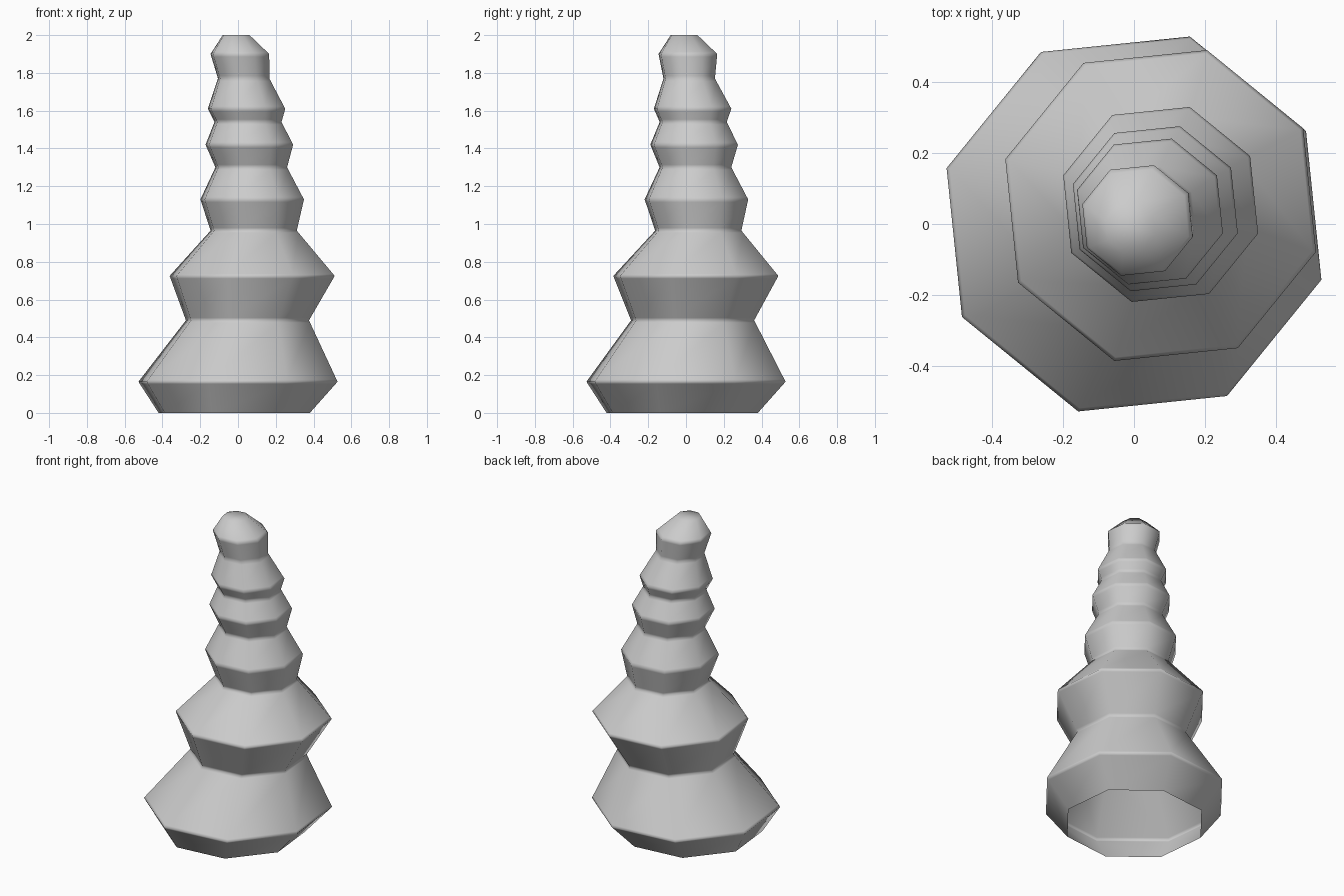
import bpy, bmesh, math
from mathutils import Vector

if "Cube" in bpy.data.objects:
    bpy.data.objects.remove(bpy.data.objects["Cube"])

SIDES = 8
TURN = math.radians(28.4)
EDGE = 0.015

# Profile rings from the base up: centre x, centre y, radius, height
rings = [
    (-0.02, -0.02, 0.418, 0.0),
    (0.0, 0.0, 0.55, 0.165),
    (0.05, 0.035, 0.34, 0.49),
    (0.075, 0.052, 0.456, 0.725),
    (0.083, 0.065, 0.238, 0.965),
    (0.075, 0.055, 0.286, 1.13),
    (0.07, 0.05, 0.198, 1.30),
    (0.06, 0.043, 0.242, 1.42),
    (0.053, 0.038, 0.185, 1.54),
    (0.045, 0.035, 0.214, 1.61),
    (0.03, 0.017, 0.142, 1.77),
    (0.01, 0.01, 0.162, 1.90),
    (-0.01, -0.01, 0.074, 2.0),
]
rings = [Vector(r) for r in rings]


def toward(a, b, dist):
    """Ring a short way from a to b, measured along the profile."""
    length = math.hypot(b[2] - a[2], b[3] - a[3])
    return a.lerp(b, dist / length)


# Support loops either side of every ridge and groove keep the creases crisp
profile = [rings[0]]
for prev, ring, nxt in zip(rings, rings[1:], rings[2:]):
    profile += [toward(ring, prev, EDGE), ring, toward(ring, nxt, EDGE)]
profile.append(rings[-1])

# Stacked, tapering octagonal body, open underneath
bm = bmesh.new()
loops = []
for cx, cy, r, z in profile:
    angles = [TURN + 2 * math.pi * k / SIDES for k in range(SIDES)]
    loops.append([bm.verts.new((cx + r * math.cos(a), cy + r * math.sin(a), z))
                  for a in angles])
for low, high in zip(loops, loops[1:]):
    for k in range(SIDES):
        n = (k + 1) % SIDES
        bm.faces.new((low[k], low[n], high[n], high[k]))

# Closed tip
bm.faces.new(loops[-1])
for face in bm.faces:
    face.smooth = True

mesh = bpy.data.meshes.new("tiered_spire")
bm.to_mesh(mesh)
bm.free()
spire = bpy.data.objects.new("tiered_spire", mesh)
bpy.context.collection.objects.link(spire)
